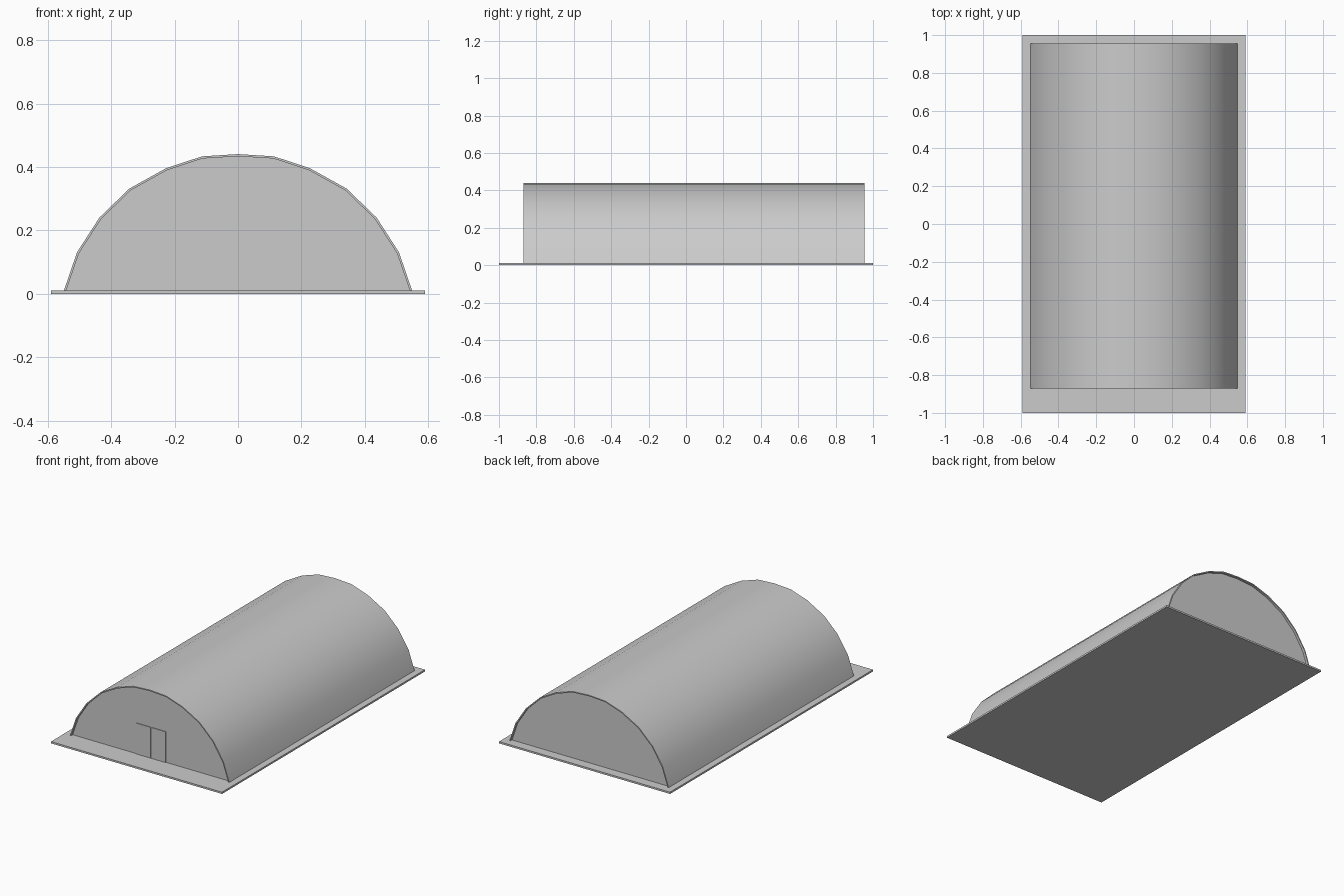
import bpy, bmesh
from mathutils import Vector

if "Cube" in bpy.data.objects:
    bpy.data.objects.remove(bpy.data.objects["Cube"])

grey = bpy.data.materials.new("concrete_grey")
grey.diffuse_color = (0.6, 0.6, 0.6, 1)
grey.use_nodes = True
grey.node_tree.nodes["Principled BSDF"].inputs["Base Color"].default_value = grey.diffuse_color


def finish(name, bm):
    bmesh.ops.recalc_face_normals(bm, faces=bm.faces)
    mesh = bpy.data.meshes.new(name)
    bm.to_mesh(mesh)
    bm.free()
    mesh.materials.append(grey)
    ob = bpy.data.objects.new(name, mesh)
    bpy.context.collection.objects.link(ob)
    return ob


def prism(name, profile, y0, y1):
    """Extrude an (x, z) outline from y0 to y1."""
    bm = bmesh.new()
    face = bm.faces.new([bm.verts.new((x, y0, z)) for x, z in profile])
    ext = bmesh.ops.extrude_face_region(bm, geom=[face])
    moved = [v for v in ext["geom"] if isinstance(v, bmesh.types.BMVert)]
    bmesh.ops.translate(bm, vec=Vector((0, y1 - y0, 0)), verts=moved)
    return finish(name, bm)


def box(name, x0, x1, y0, y1, z0, z1):
    return prism(name, [(x0, z0), (x1, z0), (x1, z1), (x0, z1)], y0, y1)


# Arch outline, right half then mirrored
half = [(0.55, 0.008), (0.508, 0.131), (0.437, 0.241), (0.343, 0.332),
        (0.226, 0.397), (0.113, 0.434)]
outer = half + [(0, 0.441)] + [(-x, z) for x, z in reversed(half)]


# Inner outline, offset by the shell thickness
def inset(points, t):
    result = []
    for i, (x, z) in enumerate(points):
        a, b = points[max(i - 1, 0)], points[min(i + 1, len(points) - 1)]
        d = Vector((b[0] - a[0], b[1] - a[1])).normalized()
        result.append((x - d.y * t, z - d.x * -t))
    result[0] = (points[0][0] - t, points[0][1])
    result[-1] = (points[-1][0] + t, points[-1][1])
    return result


inner = inset(outer, 0.007)
FRONT, BACK = -0.87, 0.955

# Ground slab
box("base_slab", -0.59, 0.59, -1, 1, 0, 0.011)

# Curved roof shell
roof = prism("arched_roof", outer + inner[::-1], FRONT, BACK)
bpy.context.view_layer.objects.active = roof
roof.select_set(True)
bpy.ops.object.shade_smooth_by_angle(angle=0.6)

# End walls, set slightly inside the roof
wall = inset(outer, 0.005)
prism("front_wall", wall, FRONT + 0.015, FRONT + 0.025)
prism("back_wall", wall, BACK - 0.025, BACK - 0.015)

# Double door leaves
for side, name in ((-1, "left_door"), (1, "right_door")):
    x0, x1 = sorted((side * 0.001, side * 0.103))
    box(name, x0, x1, FRONT + 0.011, FRONT + 0.018, 0.008, 0.203)
